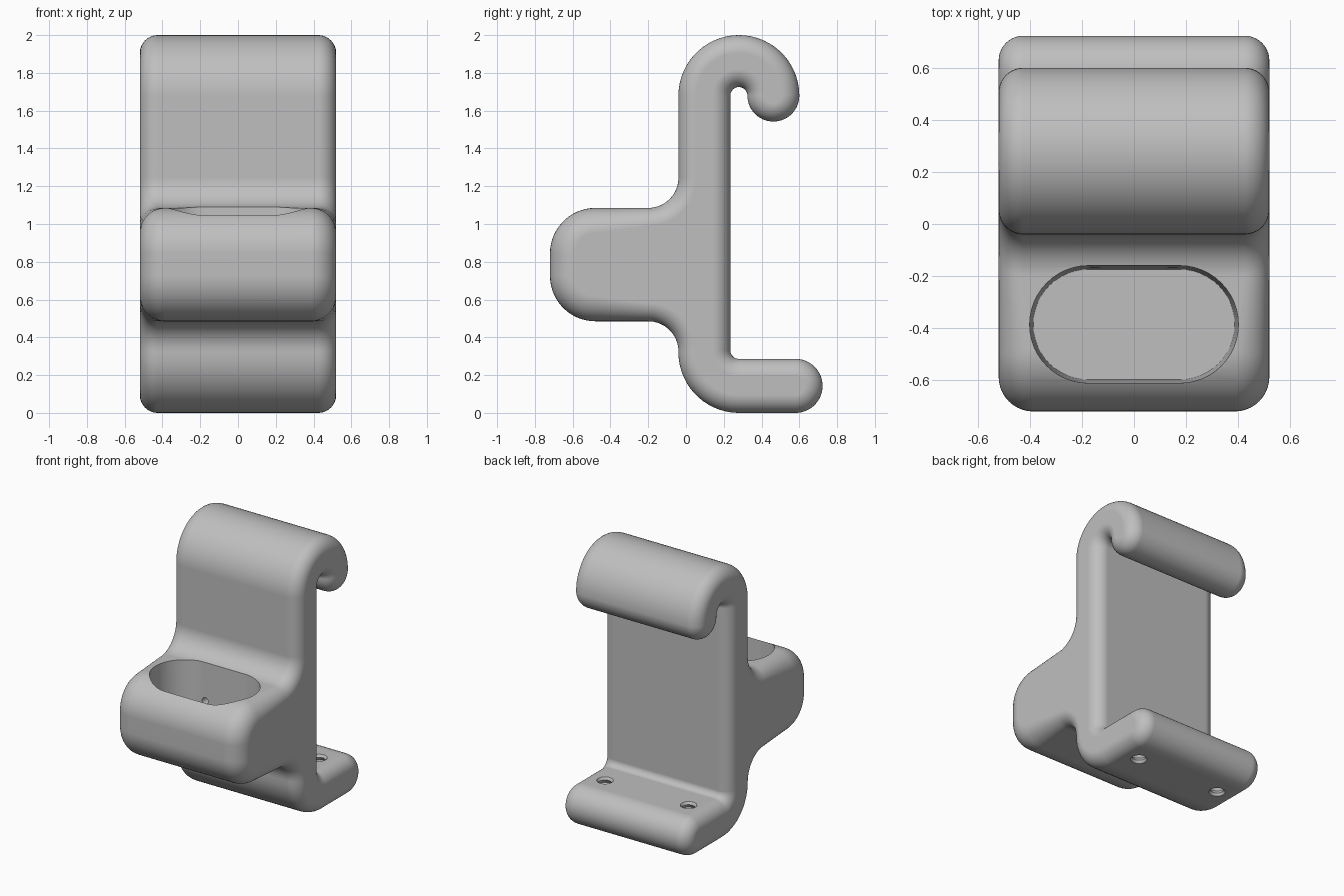
import bpy, bmesh
from math import sin, cos, pi, radians

default = bpy.data.objects.get("Cube")
if default:
    bpy.data.objects.remove(default)

grey = bpy.data.materials.new("light grey plastic")
grey.use_nodes = True
colour = (0.52, 0.52, 0.52, 1)
grey.diffuse_color = colour
grey.node_tree.nodes["Principled BSDF"].inputs["Base Color"].default_value = colour

HALF_WIDTH = 0.52
RIM = 0.095       # rounding of the side edges
BOX_RIM = 1.4     # the cup block has a softer edge


def mesh_object(name, rings, close_ends=True):
    """Skin a list of closed rings that share one vertex count."""
    bm = bmesh.new()
    loops = [[bm.verts.new(p) for p in ring] for ring in rings]
    n = len(loops[0])
    for a, b in zip(loops, loops[1:]):
        for i in range(n):
            j = (i + 1) % n
            bm.faces.new((a[i], a[j], b[j], b[i]))
    if close_ends:
        bm.faces.new(loops[0][::-1])
        bm.faces.new(loops[-1])
    bmesh.ops.remove_doubles(bm, verts=bm.verts, dist=1e-5)
    bmesh.ops.recalc_face_normals(bm, faces=bm.faces)
    mesh = bpy.data.meshes.new(name)
    bm.to_mesh(mesh)
    bm.free()
    mesh.materials.append(grey)
    obj = bpy.data.objects.new(name, mesh)
    bpy.context.collection.objects.link(obj)
    return obj


# Side profile: centre y, centre z, radius, start angle, end angle, rim scale
ARCS = [
    (0.28, 0.32, 0.32, 180, 270, 1),          # heel
    (0.58, 0.143, 0.143, -90, 90, 1),         # foot end
    (0.28, 0.331, 0.045, 270, 180, 1),        # inner heel
    (0.28, 1.68, 0.045, 180, 0, 1),           # inside of hook
    (0.4625, 1.68, 0.1375, 180, 360, 1),      # hook tip
    (0.28, 1.68, 0.32, 0, 180, 1),            # hook back
    (-0.2, 1.245, 0.16, 0, -90, 1),           # fillet above block
    (-0.48, 0.845, 0.24, 90, 180, BOX_RIM),   # block top edge
    (-0.48, 0.725, 0.24, 180, 270, BOX_RIM),  # block bottom edge
    (-0.2, 0.325, 0.16, 90, 0, 1),            # fillet below block
]


def profile_ring(t, side):
    """Profile moved inwards along a quarter-round rim at angle t."""
    ring = []
    for cy, cz, r, a0, a1, k in ARCS:
        inset = k * RIM * (1 - cos(t))
        x = side * (HALF_WIDTH - k * RIM * (1 - sin(t)))
        r += inset if a1 < a0 else -inset
        steps = abs(a1 - a0) // 6
        for i in range(steps + 1):
            a = radians(a0 + (a1 - a0) * i / steps)
            ring.append((x, cy + r * cos(a), cz + r * sin(a)))
    return ring


STEPS = 10
angles = [i * pi / 2 / STEPS for i in range(STEPS + 1)]
rings = [profile_ring(t, -1) for t in reversed(angles)]
rings += [profile_ring(t, 1) for t in angles]
body = mesh_object("hook_bracket", rings)


# Oval pocket with slightly drafted walls
def stadium(z, grow):
    ring = []
    r = 0.212 + grow
    for side, start in ((1, -90), (-1, 90)):
        for i in range(25):
            a = radians(start + i * 7.5)
            ring.append((side * 0.175 + r * cos(a), -0.386 + r * sin(a), z))
    return ring


cutters = [mesh_object("pocket_cutter", [stadium(0.585, 0), stadium(1.3, 0.02)])]


def circle(x, y, z, r, axis="z", n=32):
    pts = []
    for i in range(n):
        u, v = r * cos(2 * pi * i / n), r * sin(2 * pi * i / n)
        pts.append((x + u, y + v, z) if axis == "z" else (x + u, y, z + v))
    return pts


for side in (-1, 1):
    # Ridged screw hole through the foot
    ridges = [circle(side * 0.34, 0.456, -0.032 + 0.025 * i, 0.06 if i % 2 else 0.044)
              for i in range(15)]
    cutters.append(mesh_object("screw_hole_cutter", ridges))
    # Small blind hole in the back wall of the pocket
    bore = [circle(side * 0.15, y, 0.81, 0.025, "y", 20) for y in (-0.25, -0.06)]
    cutters.append(mesh_object("bore_cutter", bore))

bpy.context.view_layer.objects.active = body
body.select_set(True)
for cutter in cutters:
    cutter.hide_render = True
    mod = body.modifiers.new("cut", "BOOLEAN")
    mod.operation = "DIFFERENCE"
    mod.solver = "EXACT"
    mod.object = cutter
    bpy.ops.object.modifier_apply(modifier=mod.name)
    bpy.data.objects.remove(cutter)

# Smooth rounding with crisp cut edges
bpy.ops.object.shade_smooth_by_angle(angle=radians(30))
weighted = body.modifiers.new("even_shading", "WEIGHTED_NORMAL")
weighted.keep_sharp = True
